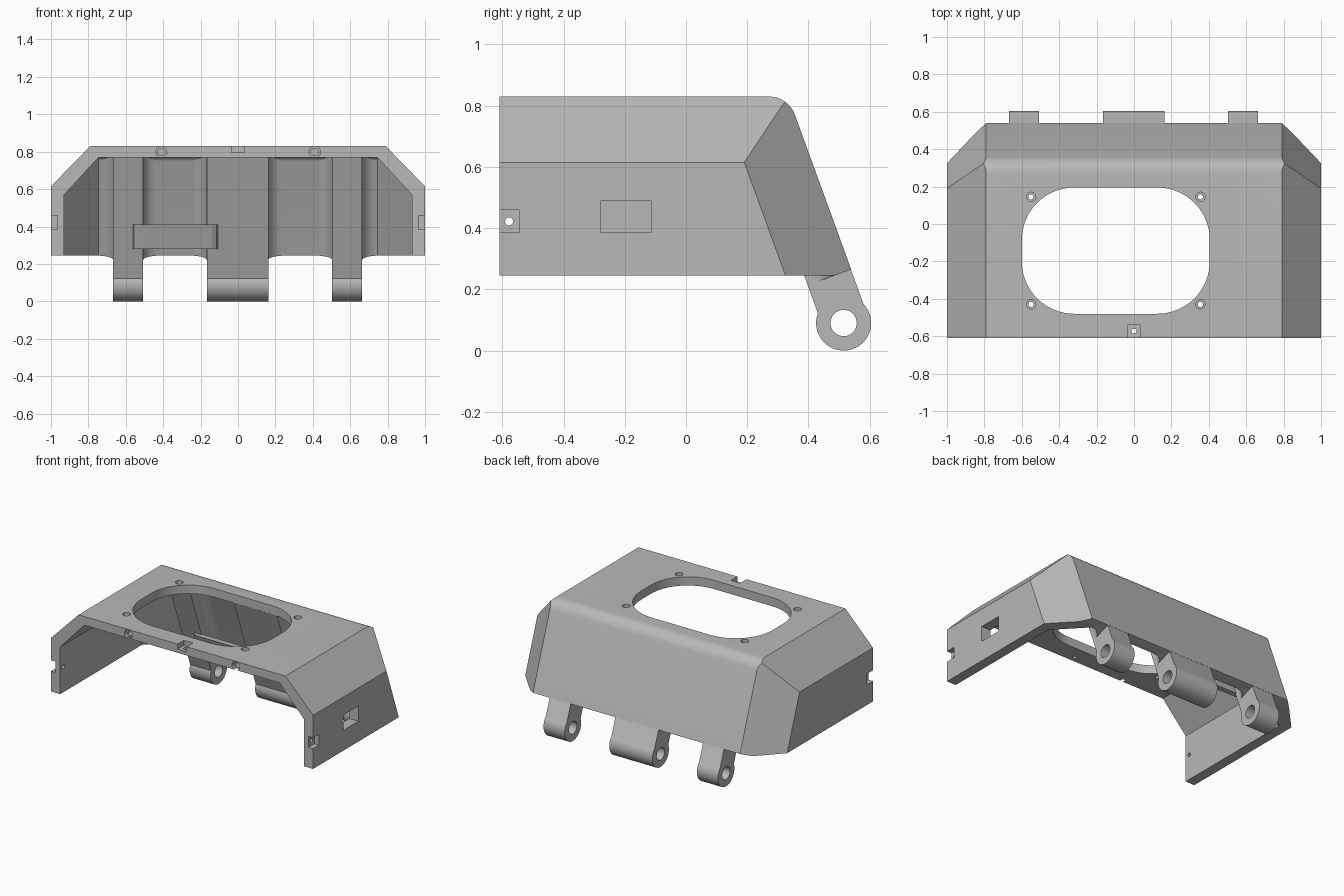
import bpy, bmesh, math
from mathutils import Vector, Matrix

if "Cube" in bpy.data.objects:
    bpy.data.objects.remove(bpy.data.objects["Cube"])

A = math.radians(20)              # lean of the rear wall
S, CA, SA = math.tan(A), math.cos(A), math.sin(A)
LEAN = Vector((0, -S, 1))         # direction running up the rear wall
Z0 = 0.245                        # lower rim height
YB, YW, YR = 0.547, 0.477, 0.386  # rear outside, rear inside, rib front (at Z0)

grey = bpy.data.materials.new("grey_plastic")
grey.diffuse_color = (0.48, 0.48, 0.48, 1)
grey.use_nodes = True
grey.node_tree.nodes["Principled BSDF"].inputs["Base Color"].default_value = grey.diffuse_color


def finish(name, bm):
    bmesh.ops.recalc_face_normals(bm, faces=bm.faces[:])
    me = bpy.data.meshes.new(name)
    bm.to_mesh(me)
    bm.free()
    ob = bpy.data.objects.new(name, me)
    bpy.context.collection.objects.link(ob)
    me.materials.append(grey)
    return ob


def prism_bm(pts, vec):
    bm = bmesh.new()
    a = [bm.verts.new(p) for p in pts]
    b = [bm.verts.new(Vector(p) + Vector(vec)) for p in pts]
    bm.faces.new(a)
    bm.faces.new(b)
    for i in range(len(a)):
        j = (i + 1) % len(a)
        bm.faces.new((a[i], a[j], b[j], b[i]))
    bmesh.ops.recalc_face_normals(bm, faces=bm.faces[:])
    return bm


def prism(name, pts, vec):
    return finish(name, prism_bm(pts, vec))


def box(x0, x1, y0, y1, z0, z1):
    return prism("cutter", [(x0, y0, z0), (x1, y0, z0), (x1, y1, z0), (x0, y1, z0)], (0, 0, z1 - z0))


def cyl(p, vec, r, n=32):
    p, vec = Vector(p), Vector(vec)
    rot = vec.to_track_quat('Z', 'Y')
    ring = [p + rot @ Vector((r * math.cos(2 * math.pi * i / n), r * math.sin(2 * math.pi * i / n), 0))
            for i in range(n)]
    return prism("cutter", ring, vec)


def cut(ob, cutter):
    m = ob.modifiers.new("cut", 'BOOLEAN')
    m.operation, m.solver, m.object = 'DIFFERENCE', 'EXACT', cutter
    bpy.context.view_layer.objects.active = ob
    bpy.ops.object.modifier_apply(modifier=m.name)
    bpy.data.objects.remove(cutter)


def smooth(ob):
    bpy.ops.object.select_all(action='DESELECT')
    ob.select_set(True)
    bpy.context.view_layer.objects.active = ob
    bpy.ops.object.shade_smooth_by_angle(angle=math.radians(25))


def hood(name, w, xt, zc, zt, yb, ys, r, bottom):
    """Rounded side profile swept across, then sliced by roof and rear-corner planes."""
    cz = zt - r
    cy = ((yb * CA + Z0 * SA - r) - cz * SA) / CA
    pts = list(bottom)
    for i in range(9):
        t = A + (math.pi / 2 - A) * i / 8
        pts.append((cy + r * math.cos(t), cz + r * math.sin(t)))
    pts.append((bottom[0][0], zt))
    bm = prism_bm([(-w, y, z) for y, z in pts], (2 * w, 0, 0))
    for s in (1, -1):
        roof = Vector((s * (zt - zc), 0, w - xt))
        corner = Vector((w - xt, ys - yb, 0)).cross(LEAN)
        if corner.x < 0:
            corner = -corner
        corner.x *= s
        for co, no in (((s * w, 0, zc), roof), ((s * w, ys, Z0), corner)):
            res = bmesh.ops.bisect_plane(bm, geom=bm.verts[:] + bm.edges[:] + bm.faces[:], dist=1e-6,
                                         plane_co=co, plane_no=no.normalized(), clear_outer=True)
            edges = [e for e in res["geom_cut"] if isinstance(e, bmesh.types.BMEdge)]
            bmesh.ops.edgeloop_fill(bm, edges=edges)
    return finish(name, bm)


# Hollow hood, open at the front and below
shell = hood("hood_shell", 1, 0.79, 0.615, 0.83, YB, 0.325, 0.09,
             [(-0.61, Z0), (0.485, Z0), (YB - 0.02 * S, Z0 + 0.02)])
cut(shell, hood("cutter", 0.93, 0.745, 0.57, 0.77, YW, 0.281, 0.03,
                [(-0.8, 0), (YW + Z0 * S, 0)]))

# Rounded roof opening
ring = []
for k, (sx, sy) in enumerate(((1, 1), (-1, 1), (-1, -1), (1, -1))):
    for i in range(17):
        t = math.pi / 2 * (k + i / 16)
        ring.append((-0.0975 + sx * 0.2225 + 0.28 * math.cos(t),
                     -0.1425 + sy * 0.0575 + 0.28 * math.sin(t), 0.7))
cut(shell, prism("cutter", ring, (0, 0, 0.3)))

# Roof screw holes
for x in (-0.55, 0.355):
    for y in (0.145, -0.43):
        cut(shell, cyl((x, y, 0.805), (0, 0, 0.1), 0.025))
        cut(shell, cyl((x, y, 0.7), (0, 0, 0.2), 0.014))

# Front edge notch and peg holes
cut(shell, box(-0.035, 0.035, -0.7, -0.54, 0.795, 0.9))
cut(shell, cyl((0, -0.573, 0.7), (0, 0, 0.2), 0.013))
for x in (-0.41, 0.41):
    cut(shell, cyl((x, -0.7, 0.798), (0, 0.115, 0), 0.03))
    cut(shell, cyl((x, -0.7, 0.798), (0, 0.15, 0), 0.019))

# Side notches with holes, and the window in the right wall
for s in (1, -1):
    cut(shell, box(min(s * 0.965, s * 1.1), max(s * 0.965, s * 1.1), -0.7, -0.545, 0.385, 0.46))
    cut(shell, cyl((s * 0.85, -0.578, 0.422), (s * 0.3, 0, 0), 0.013))
cut(shell, box(0.85, 1.1, -0.277, -0.115, 0.385, 0.49))
smooth(shell)

# Hinge arms: ribs up the inside of the rear wall, ending in round eyes
HY, HZ, HR = 0.515, 0.09, 0.09


def crossing(y):
    d = (y - HY) * CA + (Z0 - HZ) * SA
    return math.acos(abs(d) / HR)


a0 = A + crossing(YB - 0.001)
a1 = A - math.pi - crossing(YR)
arc = [(HY + HR * math.cos(a0 + (a1 - a0) * i / 32), HZ + HR * math.sin(a0 + (a1 - a0) * i / 32))
       for i in range(33)]
TOP = 0.772
profile = [(YB - 0.001 - (TOP - Z0) * S - 0.03, TOP), (YB - 0.001 - (0.72 - Z0) * S, 0.72)] + arc
profile.append((YR - (TOP - Z0) * S, TOP))


def on_rim(x, y):
    """Point on the underside plane, which is square to the rear wall."""
    t = ((y - 0.54) * S + 0.02) / (S * S + 1)
    return Vector((x, y, Z0)) + LEAN * t


F = 0.068
for label, x0, x1 in (("left", -0.667, -0.507), ("middle", -0.167, 0.162), ("right", 0.503, 0.664)):
    arm = prism(label + "_hinge_arm", [(x0, y, z) for y, z in profile], (x1 - x0, 0, 0))
    cut(arm, cyl((x0 - 0.1, HY, HZ), (x1 - x0 + 0.2, 0, 0), 0.043))
    smooth(arm)
    # Concave fillets blending the rib into the wall
    for side, xe, s in (("outer", x0, -1), ("inner", x1, 1)):
        sec = [(xe - s * 0.01, YW - F)]
        for i in range(11):
            t = math.pi / 2 * i / 10
            sec.append((xe + s * F * (1 - math.cos(t)), YW - F * (1 - math.sin(t))))
        sec += [(xe + s * F, YW + 0.02), (xe - s * 0.01, YW + 0.02)]
        smooth(prism(label + "_" + side + "_fillet", [on_rim(x, y) for x, y in sec], LEAN * 0.55))

# Retaining strap bridging the left and middle ribs
strap = [(-0.565, 0.395), (-0.555, 0.37), (-0.53, 0.358), (-0.14, 0.358), (-0.115, 0.37), (-0.103, 0.395)]
prism("retaining_strap", [Vector((x, y, Z0)) + LEAN * 0.035 for x, y in strap], LEAN * 0.13)
